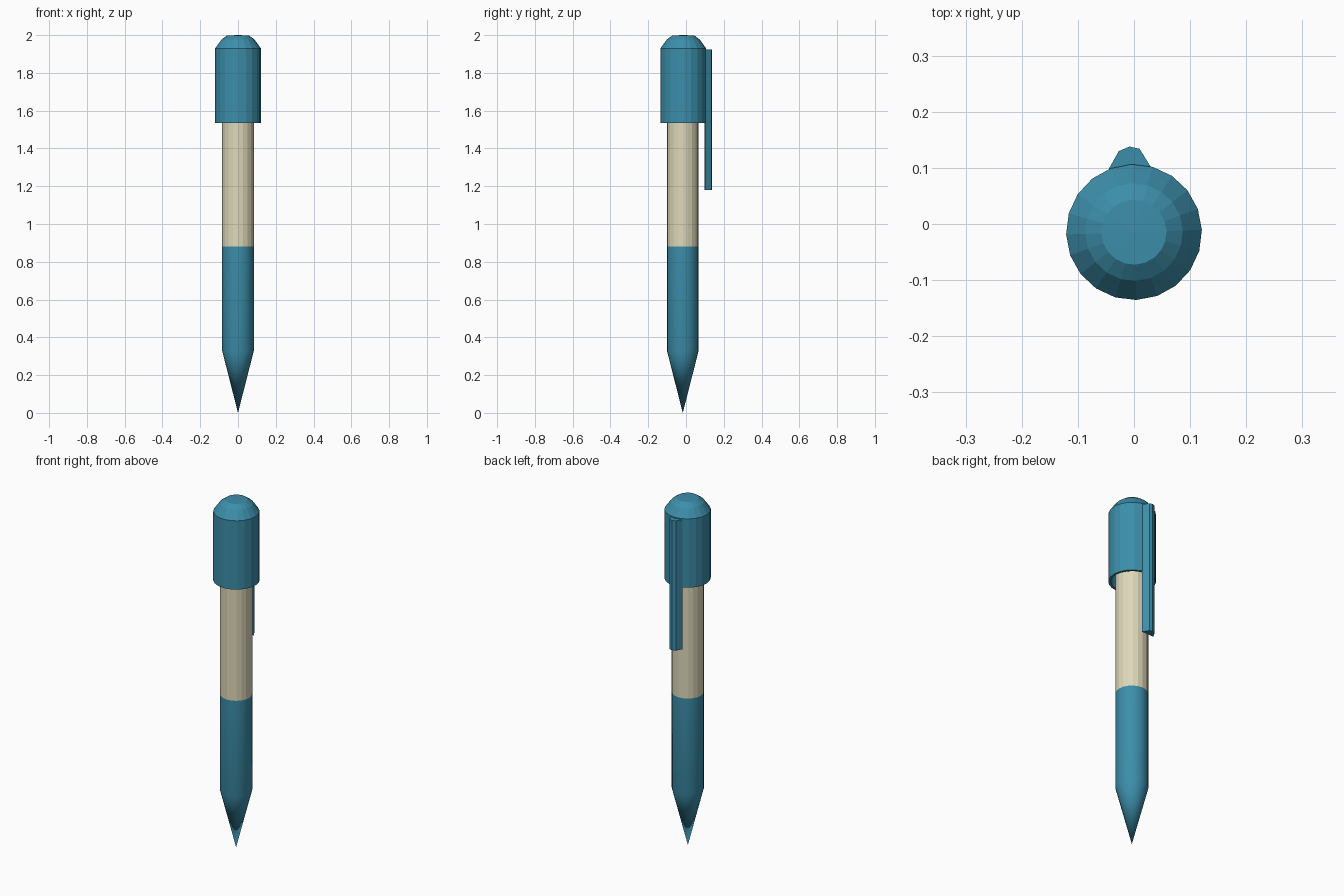
import bpy, bmesh, math

if "Cube" in bpy.data.objects:
    bpy.data.objects.remove(bpy.data.objects["Cube"])


def material(name, rgb):
    m = bpy.data.materials.new(name)
    m.diffuse_color = (*rgb, 1)
    m.use_nodes = True
    m.node_tree.nodes["Principled BSDF"].inputs["Base Color"].default_value = m.diffuse_color
    return m


teal = material("teal plastic", (0.045, 0.27, 0.40))
cream = material("cream plastic", (0.73, 0.69, 0.49))
SIDES = 20


def finish(bm, name, mat):
    bmesh.ops.recalc_face_normals(bm, faces=bm.faces)
    me = bpy.data.meshes.new(name)
    bm.to_mesh(me)
    bm.free()
    me.materials.append(mat)
    ob = bpy.data.objects.new(name, me)
    bpy.context.collection.objects.link(ob)
    return ob


def lathe(name, profile, cy, mat, turn=0.0, smooth=False):
    """Revolve (radius, z) points; radius 0 closes to a point."""
    bm = bmesh.new()
    rings = []
    for r, z in profile:
        if r == 0:
            rings.append([bm.verts.new((0, cy, z))] * SIDES)
        else:
            rings.append([bm.verts.new((r * math.cos(turn + 2 * math.pi * i / SIDES),
                                        cy + r * math.sin(turn + 2 * math.pi * i / SIDES), z))
                          for i in range(SIDES)])
    for a, b in zip(rings, rings[1:]):
        for i in range(SIDES):
            j = (i + 1) % SIDES
            bm.faces.new(list(dict.fromkeys((a[i], a[j], b[j], b[i]))))
    for f in bm.faces:
        f.smooth = smooth
    return finish(bm, name, mat)


# Lower barrel running smoothly into the pointed tip
lathe("lower_barrel_and_tip", [(0, 0), (0.084, 0.33), (0.084, 0.88)], -0.017, teal, smooth=True)

# Upper barrel, continuing up inside the cap
lathe("upper_barrel", [(0.084, 0.88), (0.084, 1.88), (0, 1.88)], -0.017, cream)

# Hollow cap with rounded top and flat end
lathe("cap", [(0.108, 1.90), (0.108, 1.535), (0.121, 1.535), (0.121, 1.93),
              (0.087, 1.977), (0.058, 1.998), (0, 2.0)], -0.0145, teal, turn=math.radians(2))

# Pocket clip: extruded arched cross-section on the back
bm = bmesh.new()
section = [(-0.045, 0.098), (-0.027, 0.130), (-0.008, 0.138), (0.010, 0.134), (0.031, 0.100)]
base = bm.faces.new([bm.verts.new((x, y, 1.18)) for x, y in section])
top = bmesh.ops.extrude_face_region(bm, geom=[base], use_keep_orig=True)
bmesh.ops.translate(bm, vec=(0, 0, 0.745),
                    verts=[v for v in top["geom"] if isinstance(v, bmesh.types.BMVert)])
finish(bm, "clip", teal)
